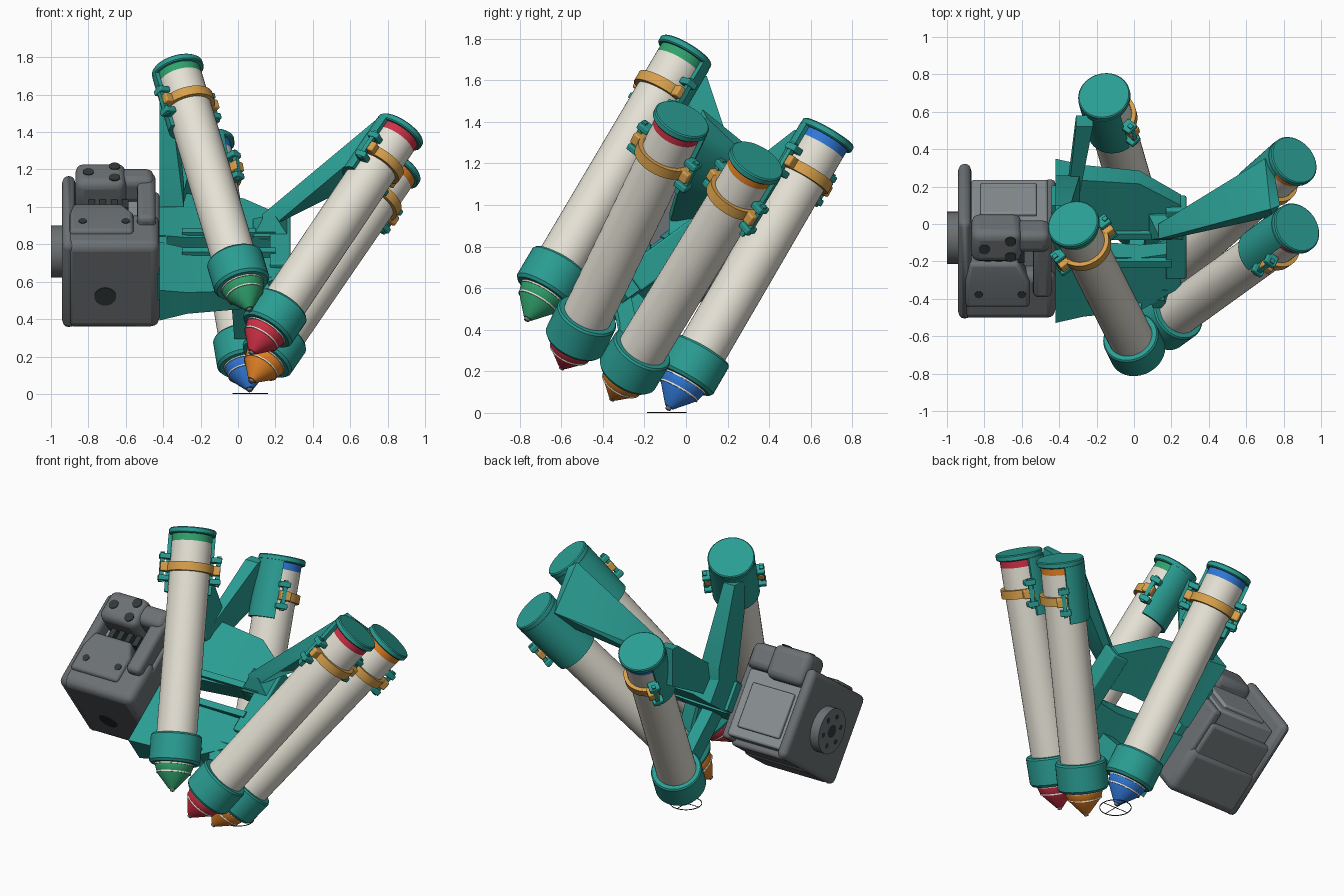
import bpy, bmesh, math
from mathutils import Vector, Matrix

cube = bpy.data.objects.get("Cube")
if cube:
    bpy.data.objects.remove(cube, do_unlink=True)


def material(name, r, g, b):
    m = bpy.data.materials.new(name)
    m.use_nodes = True
    m.diffuse_color = (r, g, b, 1)
    m.node_tree.nodes["Principled BSDF"].inputs["Base Color"].default_value = (r, g, b, 1)
    return m


TEAL = material("teal", .023, .337, .29)
CREAM = material("cream", .78, .75, .66)
GOLD = material("gold", .68, .35, .07)
GREEN = material("green", .03, .36, .15)
RED = material("red", .62, .03, .06)
ORANGE = material("orange", .75, .22, .02)
BLUE = material("blue", .03, .19, .68)
GREY = material("grey", .15, .165, .175)
LIGHT = material("light grey", .25, .275, .29)
DARK = material("dark grey", .03, .04, .04)
made = []


def finish(name, bm, mat, matrix=None, bevel=0):
    bmesh.ops.recalc_face_normals(bm, faces=bm.faces)
    mesh = bpy.data.meshes.new(name)
    bm.to_mesh(mesh)
    bm.free()
    mesh.materials.append(mat)
    ob = bpy.data.objects.new(name, mesh)
    bpy.context.scene.collection.objects.link(ob)
    if matrix:
        ob.matrix_world = matrix
    if bevel:
        mod = ob.modifiers.new("Bevel", 'BEVEL')
        mod.width, mod.segments, mod.limit_method = bevel, 3, 'ANGLE'
    made.append(ob)
    return ob


def hull(name, points, mat, matrix=None, bevel=0):
    bm = bmesh.new()
    for p in points:
        bm.verts.new(p)
    res = bmesh.ops.convex_hull(bm, input=bm.verts)
    loose = {v for v in res["geom_interior"] + res["geom_unused"] if isinstance(v, bmesh.types.BMVert)}
    bmesh.ops.delete(bm, geom=list(loose), context='VERTS')
    bmesh.ops.dissolve_limit(bm, angle_limit=.01, verts=bm.verts, edges=bm.edges)
    return finish(name, bm, mat, matrix, bevel)


def corners(x, y, z):
    return [(a, b, c) for a in x for b in y for c in z]


def box(name, x, y, z, mat, matrix=None, bevel=0):
    return hull(name, corners(x, y, z), mat, matrix, bevel)


def lathe(name, profile, mat, matrix, start=0, sweep=360, closed=False, steps=40):
    """Turn an (r, z) profile about z; partial sweeps get end caps."""
    bm = bmesh.new()
    full = sweep == 360
    rows = []
    for i in range(steps if full else steps + 1):
        a = math.radians(start + sweep * i / steps)
        rows.append([bm.verts.new((r * math.cos(a), r * math.sin(a), z)) for r, z in profile])
    n = len(profile)
    for i in range(steps):
        p, q = rows[i], rows[(i + 1) % len(rows)]
        for j in range(n if closed else n - 1):
            k = (j + 1) % n
            bm.faces.new((p[j], q[j], q[k], p[k]))
    if not full:
        bm.faces.new(rows[0])
        bm.faces.new(rows[-1])
    bmesh.ops.remove_doubles(bm, verts=bm.verts, dist=1e-5)
    return finish(name, bm, mat, matrix)


def band(r0, r1, z0, z1):
    return [(r0, z0), (r1, z0), (r1, z1), (r0, z1)]


def bar(name, a, b, half, mat):
    pts = [Vector(p) + Vector(c) for p in (a, b) for c in corners((-half, half), (-half, half), (-half, half))]
    return hull(name, pts, mat)


# Frame of the tilted gripper: local z runs up the mount, local y through its thickness
TILT = Matrix.Translation((0, -.09, .75)) @ Matrix.Rotation(math.radians(-54), 4, 'X')

# Pens: name, colour, tip, cap centre, direction of the holder shell, strut end on the mount
PENS = [
    ("green", GREEN, (.065, -.77, .44), (-.325, 0, 1.74), (-.6, .8, 0), (0, 0, -.4)),
    ("red", RED, (.065, -.6, .21), (.87, -.02, 1.41), (-.9, .4, 0), (.12, 0, -.34)),
    ("orange", ORANGE, (.065, -.36, .06), (.855, .34, 1.21), (-.75, .6, 0), (.14, 0, -.28)),
    ("blue", BLUE, (.065, -.09, .012), (-.16, .685, 1.345), (-.6, -.8, 0), (0, 0, -.28)),
]
for name, colour, tip, cap, inner, foot in PENS:
    tip, cap = Vector(tip), Vector(cap)
    axis = (cap - tip).normalized()
    length = (cap - tip).length
    x = Vector(inner)
    x = (x - axis * x.dot(axis)).normalized()
    y = axis.cross(x)
    m = Matrix((x, y, axis)).transposed().to_4x4()
    m.translation = tip
    top = length - .03

    # Pen body
    lathe(name + "_pen_nib", [(0, 0), (.013, .004), (.018, .03), (0, .03)], GREY, m)
    lathe(name + "_pen_cone", [(0, .018), (.022, .018), (.1, .11), (.114, .155), (.114, .2), (0, .2)], colour, m)
    for z, r in ((.112, .103), (.16, .118)):
        lathe(name + "_pen_stripe", band(.08, r, z - .004, z + .004), CREAM, m, closed=True)
    lathe(name + "_pen_barrel", [(0, .19), (.12, .19), (.12, top - .043), (0, top - .043)], CREAM, m)
    lathe(name + "_pen_end_band", [(0, top - .043), (.12, top - .043), (.12, top), (0, top)], colour, m)

    # Holder: end disc, lower ring, upper half shell
    lathe(name + "_holder_disc", [(0, top), (.134, top), (.14, top + .006), (.14, top + .03),
                                  (.134, top + .036), (0, top + .036)], TEAL, m)
    lathe(name + "_holder_ring", [(.115, .165), (.14, .165), (.152, .18), (.152, .33), (.145, .34),
                                  (.115, .34)], TEAL, m, closed=True)
    lathe(name + "_holder_shell", band(.118, .142, top - .34, top + .005), TEAL, m, -80, 160, True, 24)

    # Gold clip and its teal hinge lugs
    z = top - .2
    lathe(name + "_clip_strap", band(.12, .143, z - .026, z + .026), GOLD, m, 88, 184, True, 28)
    for s in (-1, 1):
        for c in (-.065, .065):
            box(name + "_hinge_lug", (-.03, .035), (s * .12, s * .185), (z + c - .016, z + c + .016), TEAL, m, .006)
        box(name + "_hinge_pin", (-.012, .012), (s * .155, s * .18), (z - .09, z + .09), TEAL, m)
        box(name + "_clip_tab", (-.045, .02), (s * .12, s * .178), (z - .028, z + .028), GOLD, m, .008)

    # Strut from lower ring to the mount
    ring_side = m @ Vector((0, 0, .25))
    end = TILT @ Vector(foot)
    bar(name + "_holder_strut", ring_side + (end - ring_side).normalized() * .15, end, .04, TEAL)

# Mount: two tapering arms in one plane with a slot between, joined at the far end
# Stations: x, half thickness, inner edge, outer edge
STATIONS = [(-.42, .1, .03, .47), (-.27, .07, .05, .45), (.03, .06, .07, .42), (.25, .05, .04, .27)]
for side, name in ((1, "upper_mount_arm"), (-1, "lower_mount_arm")):
    bm = bmesh.new()
    rows = [[bm.verts.new((x, t * a, side * b)) for a, b in
             ((-1, inner), (-1, outer), (1, outer), (1, inner))] for x, t, inner, outer in STATIONS]
    for p, q in zip(rows, rows[1:]):
        for j in range(4):
            k = (j + 1) % 4
            bm.faces.new((p[j], p[k], q[k], q[j]))
    bm.faces.new(rows[0])
    bm.faces.new(rows[-1])
    finish(name, bm, TEAL, TILT)
    # Raised rib along the slot
    hull(name + "_rib", corners((-.3, .2), (-.09, -.05), (side * .07, side * .11)), TEAL, TILT)
box("mount_end_wall", (.17, .28), (-.08, .06), (-.2, .26), TEAL, TILT, .01)
box("mount_root_wall", (-.44, -.38), (-.09, .09), (-.3, .3), TEAL, TILT)

# Arms from the mount up to the holder shells
hull("green_holder_arm", corners((-.42, -.34), (0, .1), (1.4, 1.62)) +
     corners((-.42, -.29), (.08, .26), (1.0, 1.14)), TEAL)
hull("blue_holder_arm", corners((-.31, -.22), (.52, .58), (1.12, 1.36)) +
     corners((-.35, -.29), (.16, .26), (.95, 1.08)), TEAL)
hull("wide_holder_arm", corners((.13, .19), (-.08, 0), (.9, .96)) +
     [(.73, .08, 1.46), (.78, .1, 1.42), (.74, .04, 1.36), (.7, .06, 1.28),
      (.7, .35, 1.24), (.74, .33, 1.2), (.71, .3, 1.16)], TEAL)
hull("wide_arm_foot", [TILT @ Vector(c) for c in corners((.08, .27), (-.07, 0), (.06, .22))] +
     corners((.14, .2), (-.08, 0), (.88, .95)), TEAL)

# Motor housing
box("housing_outer_plate", (-.94, -.87), (-.29, .27), (-.32, .33), GREY, TILT, .06)
box("housing_base", (-.93, -.42), (-.29, .27), (-.32, -.02), GREY, TILT, .045)
box("housing_inner_wall", (-.48, -.42), (-.24, .24), (-.3, .24), GREY, TILT, .02)
box("motor", (-.87, -.46), (-.2, .22), (-.1, .25), LIGHT, TILT, .015)
box("motor_lid", (-.82, -.52), (-.12, .16), (.24, .27), LIGHT, TILT, .01)
box("housing_back_wall", (-.9, -.45), (.2, .26), (-.1, .16), GREY, TILT, .02)
hull("housing_front_step", corners((-.9, -.56), (-.31, -.2), (-.22, -.05)) +
     corners((-.88, -.62), (-.29, -.2), (-.05, .06)), GREY, TILT, .02)
box("horn_bracket", (-.87, -.6), (-.38, -.17), (.12, .32), GREY, TILT, .045)
box("horn_bracket_bridge", (-.68, -.45), (-.36, -.2), (.17, .3), GREY, TILT, .04)
box("horn_bracket_leg", (-.54, -.44), (-.34, -.2), (-.14, .28), GREY, TILT, .03)
for i in range(4):
    box("cable_socket", (-.8 + i * .06, -.765 + i * .06), (-.27, -.19), (.05, .12), DARK, TILT)


def disc(name, r, depth, at, turn, axis, mat):
    place = TILT @ Matrix.Translation(at) @ Matrix.Rotation(math.radians(turn), 4, axis)
    return lathe(name, [(0, -depth), (r, -depth), (r, depth), (0, depth)], mat, place)


# Round output hub with bolts
disc("output_hub", .14, .035, (-.965, 0, .02), 90, 'Y', GREY)
disc("hub_centre", .04, .003, (-.998, 0, .02), 90, 'Y', DARK)
for i in range(6):
    a = math.radians(60 * i)
    disc("hub_bolt", .016, .003, (-.998, .09 * math.cos(a), .02 + .09 * math.sin(a)), 90, 'Y', DARK)

# Bolt holes on housing and bracket
disc("base_hole", .058, .003, (-.71, .05, -.321), 0, 'Z', DARK)
for px, pz in ((-.8, .22), (-.66, .27), (-.66, .17)):
    disc("bracket_hole", .03, .003, (px, -.381, pz), 90, 'X', DARK)
for px in (-.83, -.6):
    disc("housing_hole", .022, .003, (px, -.311, -.13), 90, 'X', DARK)

# Thin target ring with cross on the ground
ground = Matrix.Translation((.065, -.093, .002))
lathe("ground_ring", band(.091, .095, -.002, .002), DARK, ground, closed=True)
box("ground_cross_x", (-.095, .095), (-.0015, .0015), (-.0015, .0015), DARK, ground)
box("ground_cross_y", (-.0015, .0015), (-.095, .095), (-.0015, .0015), DARK, ground)

# Smooth round surfaces, keep edges sharp
bpy.ops.object.select_all(action='DESELECT')
for ob in made:
    ob.select_set(True)
bpy.context.view_layer.objects.active = made[0]
bpy.ops.object.shade_smooth_by_angle(angle=math.radians(30))
